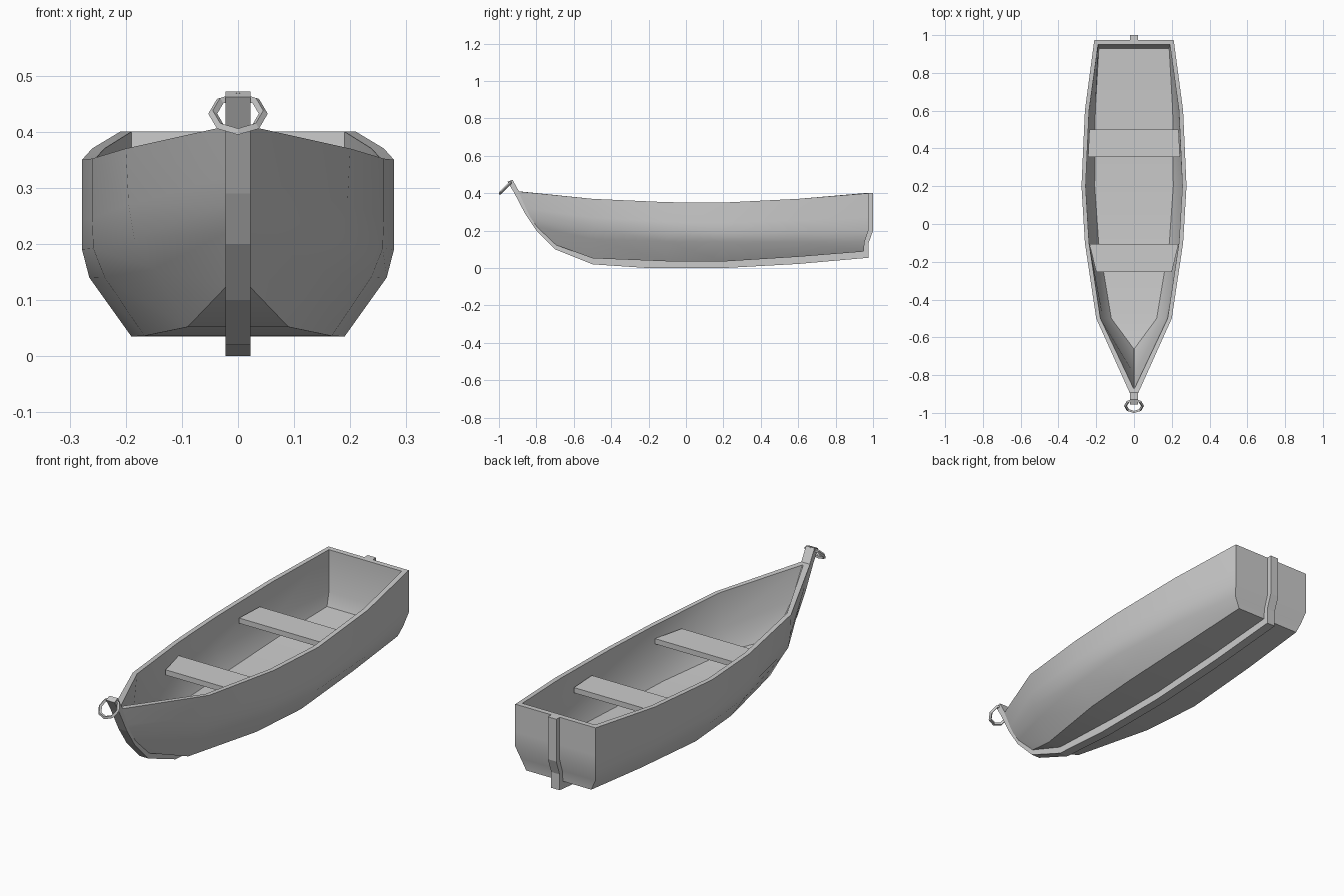
import bpy, bmesh, math
from mathutils import Vector

cube = bpy.data.objects.get("Cube")
if cube:
    bpy.data.objects.remove(cube, do_unlink=True)

grey = bpy.data.materials.new("weathered_grey")
grey.use_nodes = True
colour = (0.6, 0.6, 0.6, 1)
grey.diffuse_color = colour
grey.node_tree.nodes["Principled BSDF"].inputs["Base Color"].default_value = colour


def finish(name, bm, angle=None):
    bmesh.ops.recalc_face_normals(bm, faces=bm.faces)
    mesh = bpy.data.meshes.new(name)
    bm.to_mesh(mesh)
    bm.free()
    mesh.materials.append(grey)
    obj = bpy.data.objects.new(name, mesh)
    bpy.context.collection.objects.link(obj)
    if angle:
        mesh.shade_smooth()
        mesh.set_sharp_from_angle(angle=math.radians(angle))
    return obj


def shell(bm, stations):
    """Loft mirrored half sections and close both ends; return full rows."""
    rows = []
    for half in stations:
        left = [bm.verts.new(p) for p in half]
        right = [bm.verts.new((-x, y, z)) for x, y, z in half]
        rows.append(left + right[::-1])
    count = len(rows[0])
    for a, b in zip(rows, rows[1:]):
        for i in range(count - 1):
            bm.faces.new((a[i], a[i + 1], b[i + 1], b[i]))
    for row in (rows[0], rows[-1]):
        for i in range(count // 2 - 1):
            bm.faces.new((row[i], row[i + 1], row[-2 - i], row[-1 - i]))
    return rows


def prism(name, outline, half_width):
    """Extrude a side outline of (y, z) points across the centre line."""
    bm = bmesh.new()
    face = bm.faces.new([bm.verts.new((-half_width, y, z)) for y, z in outline])
    out = bmesh.ops.extrude_face_region(bm, geom=[face])
    verts = [v for v in out["geom"] if isinstance(v, bmesh.types.BMVert)]
    bmesh.ops.translate(bm, verts=verts, vec=(2 * half_width, 0, 0))
    return finish(name, bm)


# Hull sections, bow to stern: y, half widths and heights from rim to bottom
sections = [
    (-.5, (.2, .195, .185, .15, .09), (.37, .27, .21, .155, .052)),
    (-.1, (.26, .26, .258, .238, .167), (.352, .246, .192, .141, .036)),
    (.2, (.278, .278, .278, .265, .19), (.35, .243, .19, .14, .035)),
    (.6, (.26, .26, .257, .24, .182), (.37, .255, .195, .14, .06)),
]
bow = [(.02, -.9, .41), (.02, -.86, .32), (.02, -.835, .27), (.02, -.8, .22), (.02, -.7, .125)]
stern = [(.21, .975, .4), (.21, .975, .27), (.21, .975, .2), (.195, .955, .14), (.17, .95, .088)]
outer = [bow] + [[(x, y, z) for x, z in zip(xs, zs)] for y, xs, zs in sections] + [stern]

# Inner faces: rim, knee and floor edge
wall = .022
floor = [(.12, .115), (.187, .105), (.208, .1), (.205, .12)]
inner = [[(.002, -.872, .408), (.002, -.79, .27), (.002, -.66, .14)]]
for (y, xs, zs), (fx, fz) in zip(sections, floor):
    inner.append([(xs[0] - wall, y, zs[0]), (xs[2] - wall, y, zs[2]), (fx, y, fz)])
inner.append([(.19, .95, .4), (.19, .95, .2), (.186, .93, .14)])

bm = bmesh.new()
out_rows, in_rows = shell(bm, outer), shell(bm, inner)
for k in (0, -1):
    for i in range(len(out_rows) - 1):
        bm.faces.new((out_rows[i][k], out_rows[i + 1][k], in_rows[i + 1][k], in_rows[i][k]))
    o, n = out_rows[k], in_rows[k]
    bm.faces.new((o[0], o[-1], n[-1], n[0]))
finish("hull", bm, 30)

# Stem, keel and stern post in one bent timber
outside = [(1, .4), (1, .2), (.975, .13), (.975, .055), (.6, .022), (.2, 0), (-.2, 0), (-.5, .02),
           (-.7, .1), (-.8, .2), (-.86, .29), (-.92, .405), (-.955, .462)]
inside = [(-.928, .472), (-.89, .405), (-.83, .3), (-.77, .22), (-.67, .135), (-.5, .062), (-.2, .045),
          (.2, .045), (.6, .07), (.94, .098), (.945, .14), (.965, .2), (.965, .4)]
prism("keel", outside + inside, .022)

# Bench seats, tapered to follow the hull
for name, y0, y1, w0, w1 in (("front_seat", -.255, -.105, .2, .236),
                             ("rear_seat", .355, .5, .243, .236)):
    bm = bmesh.new()
    corners = [(-w0, y0), (w0, y0), (w1, y1), (-w1, y1)]
    face = bm.faces.new([bm.verts.new((x, y, .265)) for x, y in corners])
    out = bmesh.ops.extrude_face_region(bm, geom=[face])
    bmesh.ops.translate(bm, vec=(0, 0, .025),
                        verts=[v for v in out["geom"] if isinstance(v, bmesh.types.BMVert)])
    finish(name, bm)

# Mooring ring at the stem head
bpy.ops.mesh.primitive_torus_add(major_segments=8, minor_segments=4, major_radius=.045,
                                 minor_radius=.008, location=(0, -.963, .432),
                                 rotation=(math.radians(45), 0, 0))
ring = bpy.context.object
ring.name = "mooring_ring"
ring.data.materials.append(grey)
